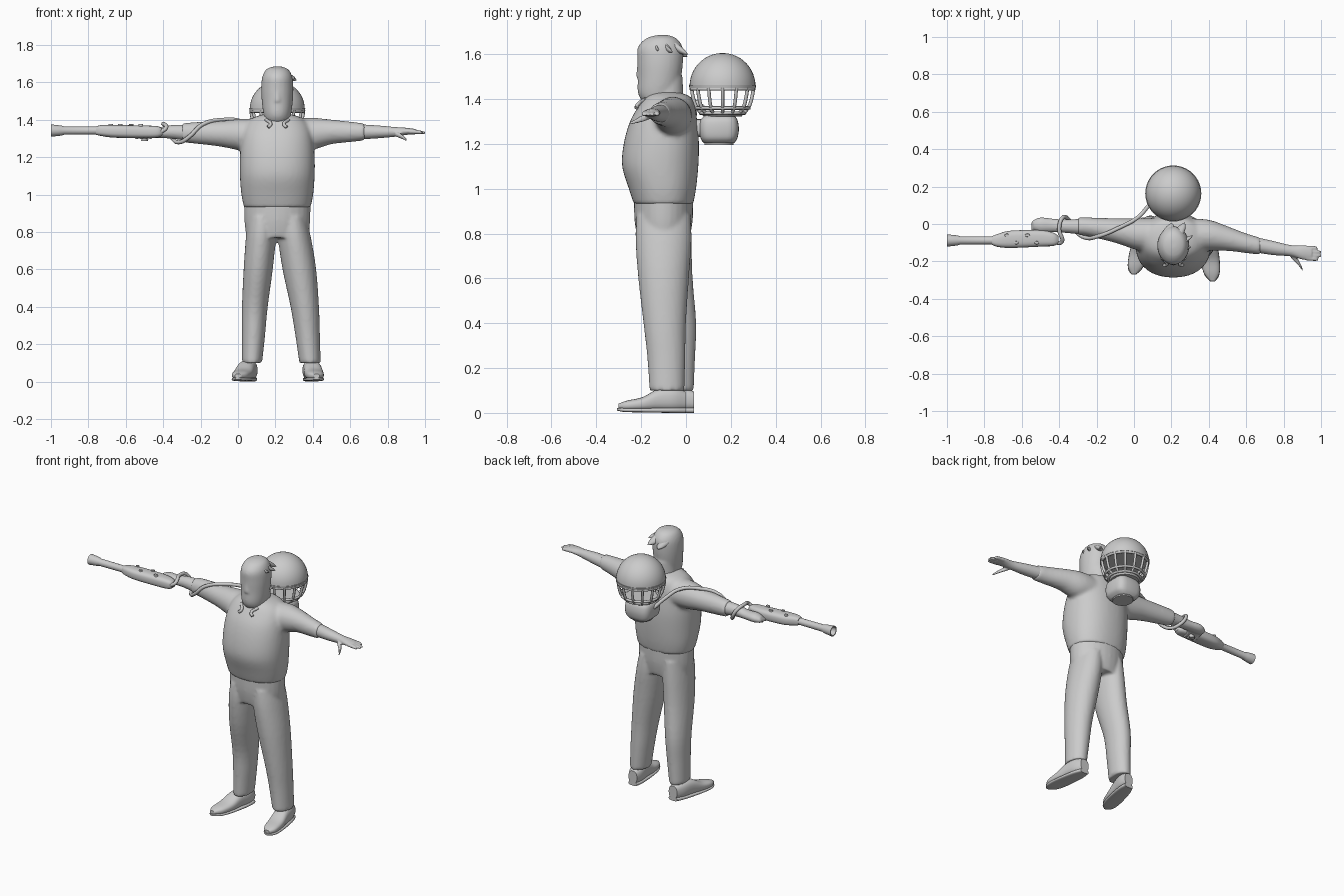
import bpy, bmesh, math
from mathutils import Vector

cube = bpy.data.objects.get("Cube")
if cube:
    bpy.data.objects.remove(cube)

grey = bpy.data.materials.new("plain grey")
grey.use_nodes = True
grey.diffuse_color = (0.6, 0.6, 0.6, 1)
grey.node_tree.nodes["Principled BSDF"].inputs["Base Color"].default_value = (0.6, 0.6, 0.6, 1)


def activate(ob):
    bpy.ops.object.select_all(action="DESELECT")
    ob.select_set(True)
    bpy.context.view_layer.objects.active = ob


def finish(ob, angle=50):
    ob.data.materials.clear()
    ob.data.materials.append(grey)
    activate(ob)
    bpy.ops.object.shade_smooth_by_angle(angle=math.radians(angle))
    return ob


def add(name, bm):
    bmesh.ops.recalc_face_normals(bm, faces=bm.faces)
    mesh = bpy.data.meshes.new(name)
    bm.to_mesh(mesh)
    bm.free()
    ob = bpy.data.objects.new(name, mesh)
    bpy.context.collection.objects.link(ob)
    return finish(ob)


def spline(rings, steps):
    """Catmull-Rom interpolation of ring tuples."""
    out = []
    for i in range(len(rings) - 1):
        a, b, c, d = (Vector(rings[max(0, min(len(rings) - 1, i + k))]) for k in (-1, 0, 1, 2))
        for s in range(steps):
            t = s / steps
            out.append(b + ((c - a) * t + (a * 2 - b * 5 + c * 4 - d) * t ** 2
                            + (b * 3 - a - c * 3 + d) * t ** 3) / 2)
    return out + [Vector(rings[-1])]


def loft(name, axis, rings, sides=28, steps=4, power=1.0):
    """Rings are centre x, y, z and two radii across the axis."""
    bm = bmesh.new()
    loops = []
    for x, y, z, ra, rb in spline(rings, steps):
        loop = []
        for k in range(sides):
            t = math.tau * k / sides
            u, v = (math.copysign(abs(f) ** power, f) for f in (math.cos(t), math.sin(t)))
            u, v = u * ra, v * rb
            offset = {"x": (0, u, v), "y": (u, 0, v), "z": (u, v, 0)}[axis]
            loop.append(bm.verts.new(Vector((x, y, z)) + Vector(offset)))
        loops.append(loop)
    for lo, hi in zip(loops, loops[1:]):
        for k in range(sides):
            n = (k + 1) % sides
            bm.faces.new((lo[k], lo[n], hi[n], hi[k]))
    bm.faces.new(loops[0])
    bm.faces.new(loops[-1])
    return add(name, bm)


def blend(name, parts, voxel=0.011, rounds=6):
    """Fuse overlapping lofts into one soft surface."""
    activate(parts[0])
    for p in parts:
        p.select_set(True)
    bpy.ops.object.join()
    ob = parts[0]
    ob.name = name
    remesh = ob.modifiers.new("fuse", "REMESH")
    remesh.mode, remesh.voxel_size = "VOXEL", voxel
    soften = ob.modifiers.new("soften", "SMOOTH")
    soften.factor, soften.iterations = 0.5, rounds
    for m in (remesh, soften):
        bpy.ops.object.modifier_apply(modifier=m.name)
    return finish(ob, 80)


def tube(name, points, radius, cyclic=False):
    cu = bpy.data.curves.new(name, "CURVE")
    cu.dimensions, cu.bevel_depth, cu.bevel_resolution = "3D", radius, 2
    cu.use_fill_caps, cu.resolution_u = True, 6
    sp = cu.splines.new("BEZIER")
    sp.bezier_points.add(len(points) - 1)
    for bp, co in zip(sp.bezier_points, points):
        bp.co = co
        bp.handle_left_type = bp.handle_right_type = "AUTO"
    sp.use_cyclic_u = cyclic
    ob = bpy.data.objects.new(name, cu)
    bpy.context.collection.objects.link(ob)
    activate(ob)
    bpy.ops.object.convert(target="MESH")
    return finish(bpy.context.view_layer.objects.active, 60)


MID = 0.21

# Jacket: round belly, sloping shoulders and both sleeves
torso = loft("torso", "z", [
    (MID, -.1, .93, .178, .132), (MID, -.105, 1.0, .192, .15), (MID, -.115, 1.1, .2, .17),
    (MID, -.11, 1.2, .2, .168), (MID, -.1, 1.3, .19, .15), (MID, -.085, 1.37, .17, .125),
    (MID, -.08, 1.41, .13, .1), (MID, -.09, 1.43, .07, .06)], sides=40, power=.9)
right_sleeve = loft("right_sleeve", "x", [
    (.14, -.06, 1.32, .09, .085), (.02, -.055, 1.32, .085, .085), (-.1, -.035, 1.325, .066, .068),
    (-.25, -.015, 1.33, .05, .056), (-.3, -.012, 1.33, .048, .05)])
left_sleeve = loft("left_sleeve", "x", [
    (.28, -.06, 1.32, .09, .085), (.4, -.06, 1.325, .083, .085), (.5, -.078, 1.335, .066, .066),
    (.6, -.103, 1.335, .053, .055), (.68, -.12, 1.335, .046, .046)])
blend("jacket", [torso, right_sleeve, left_sleeve])

# Trousers, the left leg stepping slightly forward
hips = loft("hips", "z", [
    (MID, -.1, .77, .165, .115), (MID, -.1, .86, .176, .13), (MID, -.1, .98, .178, .132)])
right_leg = loft("right_leg", "z", [
    (.075, -.045, .1, .054, .08), (.083, -.045, .25, .062, .086), (.09, -.05, .4, .069, .096),
    (.108, -.085, .6, .078, .115), (.122, -.1, .77, .08, .125), (.13, -.1, .88, .075, .12)])
left_leg = loft("left_leg", "z", [
    (.385, -.085, .1, .057, .078), (.372, -.088, .25, .066, .085), (.357, -.095, .4, .076, .095),
    (.328, -.1, .6, .09, .113), (.302, -.1, .77, .088, .125), (.29, -.1, .88, .075, .12)])
blend("trousers", [hips, right_leg, left_leg], .01, 4)

# Shoes with soles and heels
for side, x, heel_y, splay in (("right", .07, .035, -.07), ("left", .385, -.002, .035)):
    def shoe_ring(d, z, w, h):
        return (x + splay * d / .3, heel_y - d, z, w, h)
    loft(side + "_shoe", "y", [
        shoe_ring(0, .055, .03, .04), shoe_ring(.05, .06, .046, .052),
        shoe_ring(.12, .058, .048, .05), shoe_ring(.19, .04, .05, .031),
        shoe_ring(.26, .033, .042, .022), shoe_ring(.3, .03, .016, .011)], power=.8)
    loft(side + "_sole", "y", [
        shoe_ring(0, .012, .03, .012), shoe_ring(.06, .012, .045, .012),
        shoe_ring(.19, .012, .051, .01), shoe_ring(.27, .013, .04, .009),
        shoe_ring(.305, .016, .012, .006)], power=.6)

# Head: face, full beard and neck
skull = loft("skull", "z", [
    (MID, -.13, 1.365, .03, .035), (MID, -.13, 1.39, .06, .065), (MID, -.125, 1.43, .074, .09),
    (MID, -.118, 1.5, .083, .097), (MID, -.115, 1.57, .086, .102), (MID, -.115, 1.63, .08, .1),
    (MID, -.11, 1.67, .058, .068), (MID, -.105, 1.685, .02, .025)])
neck = loft("neck", "z", [(MID, -.09, 1.36, .075, .08), (MID, -.09, 1.5, .065, .075)])
nose = loft("nose", "z", [(MID, -.212, 1.5, .016, .012), (MID, -.208, 1.55, .01, .01)])
blend("head", [skull, neck, nose], .008, 4)

# Swept hair locks over the crown and at the back
for i, (start, end, w) in enumerate((
        ((.19, -.13, 1.66), (.312, -.06, 1.61), .034), ((.2, -.1, 1.665), (.27, .008, 1.6), .036),
        ((.18, -.08, 1.65), (.2, .006, 1.59), .036), ((.2, -.16, 1.64), (.305, -.12, 1.62), .03))):
    a, b = Vector(start), Vector(end)
    rings = [(*a.lerp(b, t), w * s, w * s * .7) for t, s in ((0, .6), (.35, 1), (.75, .65), (1, .05))]
    loft("hair_lock_%d" % i, "y", rings, sides=12)

# Bow-shaped collar points under the beard
for s in (-1, 1):
    tube("collar_point", [(MID + s * .06, -.18, 1.4), (MID + s * .035, -.215, 1.375),
                          (MID + s * .05, -.222, 1.36)], .009)

# Bare left forearm and open hand
forearm = loft("left_forearm", "x", [
    (.62, -.105, 1.335, .042, .042), (.74, -.128, 1.335, .038, .035), (.84, -.143, 1.335, .03, .026),
    (.9, -.152, 1.338, .038, .019), (.95, -.156, 1.336, .038, .014)])
fingers = [loft("finger", "x", [(.92, y, 1.337, .011, .012), (.97, y - .003, 1.334, .011, .01),
                                (end, y - .004, 1.33, .007, .006)], sides=12)
           for y, end in ((-.126, .98), (-.146, 1.0), (-.165, 1.0), (-.184, .985))]
thumb = loft("thumb", "x", [(.84, -.165, 1.325, .018, .014), (.875, -.2, 1.31, .017, .013),
                            (.902, -.246, 1.292, .008, .007)], sides=12)
blend("left_hand", [forearm, *fingers, thumb], .005, 3)

# Right forearm with the hand wrapped around the blaster grip
forearm = loft("right_forearm", "x", [
    (-.54, -.005, 1.325, .025, .018), (-.5, -.005, 1.33, .04, .028), (-.43, -.008, 1.33, .036, .028),
    (-.36, -.012, 1.335, .036, .036), (-.26, -.015, 1.33, .044, .044)])
fingers = [loft("finger", "y", [(x, .015, 1.325, .012, .014), (x - .004, -.04, 1.315, .012, .012),
                                (x - .008, -.09, 1.302, .009, .009)], sides=12)
           for x in (-.535, -.51, -.485, -.46)]
blend("right_hand", [forearm, *fingers], .006, 3)

# Blaster: hollow flared nozzle, barrel, body and fittings
GY, GZ = -.088, 1.342
profile = ((-.72, .026), (-.74, .021), (-.93, .022), (-.945, .027), (-1, .033),
           (-1, .027), (-.95, .02), (-.94, .005))
loft("blaster_barrel", "x", [(x, GY, GZ, r, r) for x, r in profile], sides=20, steps=1)
loft("blaster_body", "x", [
    (-.76, GY, GZ, .022, .022), (-.73, GY, GZ, .034, .029), (-.66, -.082, 1.338, .046, .034),
    (-.5, -.077, 1.335, .044, .034), (-.43, -.082, 1.335, .035, .03), (-.405, -.085, 1.335, .02, .018)],
    power=.7)
for x, y in ((-.68, -.06), (-.63, -.1), (-.57, -.06), (-.52, -.1)):
    loft("blaster_knob", "z", [(x, y, 1.355, .014, .01), (x, y, 1.377, .012, .008)], sides=10, steps=1)
loft("blaster_grip", "z", [(-.5, -.05, 1.285, .018, .014), (-.49, -.06, 1.33, .018, .016)], sides=12)

# Hose from the blaster over the arm to the backpack
tube("hose", [(-.42, -.1, 1.33), (-.385, -.095, 1.355), (-.4, -.03, 1.378), (-.385, .03, 1.36),
              (-.35, .025, 1.3), (-.31, -.04, 1.28), (-.26, -.073, 1.31), (-.19, -.065, 1.375),
              (-.08, -.02, 1.4), (.02, .035, 1.39), (.08, .1, 1.34), (.13, .15, 1.28)], .011)

# Backpack: domed lid, open ribbed basket and rounded base
PY = .163
dome = [(.147 * math.cos(t), 1.457 + .148 * math.sin(t)) for t in (i * math.pi / 25 for i in range(13))]
loft("dome", "z", [(MID, PY, z, r, r) for r, z in dome], sides=40, steps=1)
loft("dome_rim", "z", [(MID, PY, 1.45, .148, .148), (MID, PY, 1.462, .15, .15)], sides=40, steps=1)


def around(radius, z, angle):
    return (MID + radius * math.cos(angle), PY + radius * math.sin(angle), z)


basket = ((.142, 1.45), (.135, 1.41), (.12, 1.365), (.095, 1.335))
for i in range(14):
    tube("basket_rib", [around(r, z, math.tau * i / 14) for r, z in basket], .008)
for r, z in ((.14, 1.445), (.118, 1.36), (.098, 1.337)):
    tube("basket_ring", [around(r, z, math.tau * k / 16) for k in range(16)], .008, True)
loft("basket_floor", "z", [(MID, PY, 1.322, .085, .085), (MID, PY, 1.345, .1, .1)], steps=1)
loft("pack_base", "z", [
    (MID, .147, 1.203, .062, .068), (MID, .147, 1.225, .084, .082), (MID, .147, 1.265, .09, .089),
    (MID, .147, 1.305, .085, .083), (MID, .15, 1.326, .066, .066)], power=.55)
loft("pack_foot", "z", [(MID, .147, 1.195, .06, .065), (MID, .147, 1.208, .06, .065)], steps=1)
loft("pack_mount", "y", [(MID, .02, 1.27, .05, .04), (MID, .08, 1.27, .05, .04)], steps=1, power=.6)
